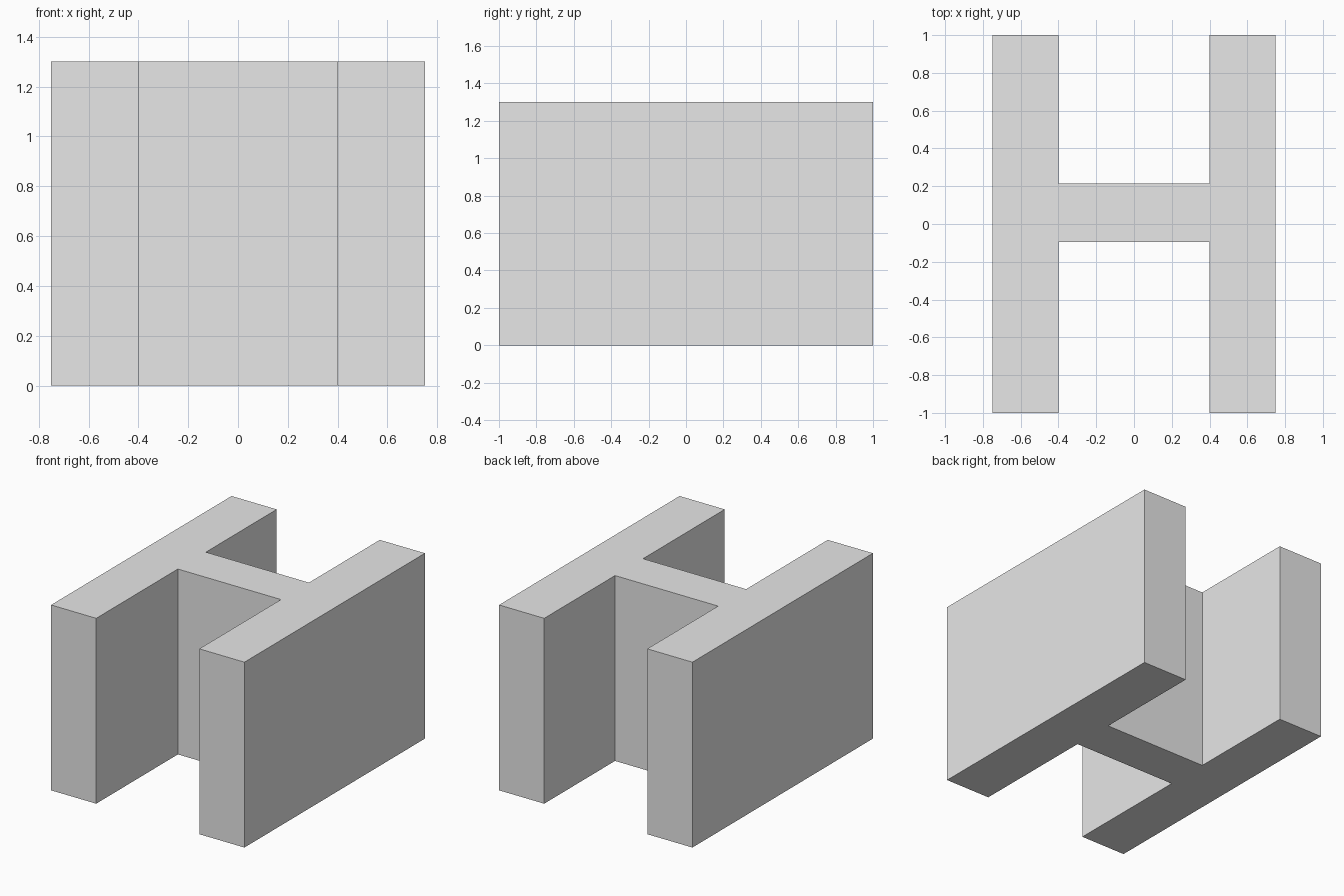
import bpy
import bmesh

cube = bpy.data.objects.get("Cube")
if cube:
    bpy.data.objects.remove(cube, do_unlink=True)

HEIGHT = 1.3
OUTER, INNER = 0.75, 0.40          # half widths of the flanges' outer and inner sides
WEB_FRONT, WEB_BACK = -0.095, 0.215

# Plain grey material
grey = bpy.data.materials.new("light grey")
grey.use_nodes = True
colour = (0.8, 0.8, 0.8, 1)
grey.diffuse_color = colour
grey.node_tree.nodes["Principled BSDF"].inputs["Base Color"].default_value = colour

# Left half of the H profile, mirrored to close the outline
half = [(INNER, WEB_FRONT), (INNER, -1), (OUTER, -1),
        (OUTER, 1), (INNER, 1), (INNER, WEB_BACK)]
outline = half + [(-x, y) for x, y in reversed(half)]

# Extrude the profile upward into one solid block
bm = bmesh.new()
base = bm.faces.new([bm.verts.new((x, y, 0)) for x, y in outline])
extruded = bmesh.ops.extrude_face_region(bm, geom=[base], use_keep_orig=True)
top_verts = [v for v in extruded["geom"] if isinstance(v, bmesh.types.BMVert)]
bmesh.ops.translate(bm, verts=top_verts, vec=(0, 0, HEIGHT))
bmesh.ops.recalc_face_normals(bm, faces=bm.faces)

mesh = bpy.data.meshes.new("h_beam")
bm.to_mesh(mesh)
bm.free()
mesh.materials.append(grey)
beam = bpy.data.objects.new("h_beam", mesh)
bpy.context.collection.objects.link(beam)
